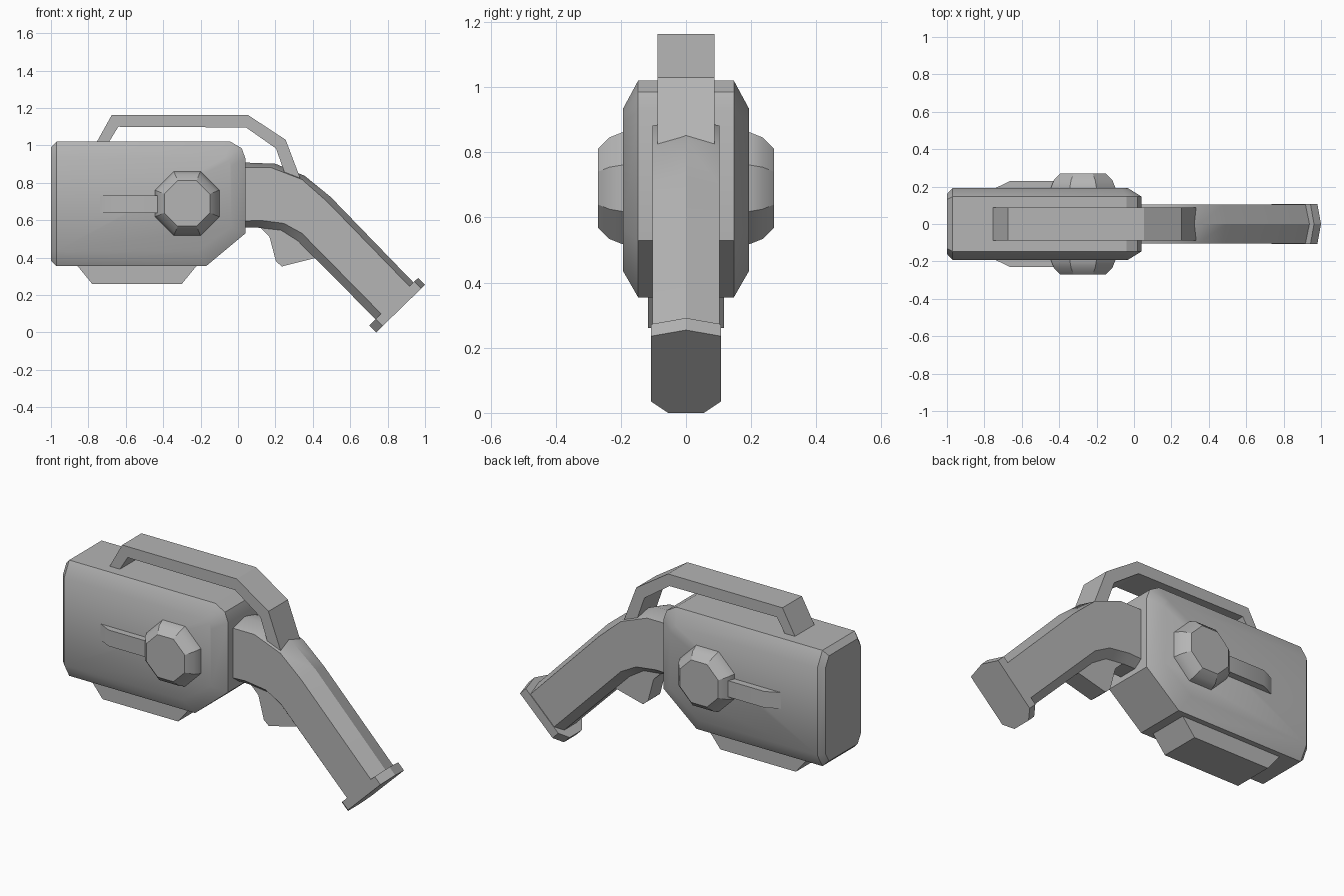
import bpy, bmesh, math

cube = bpy.data.objects.get("Cube")
if cube:
    bpy.data.objects.remove(cube, do_unlink=True)

GREY = (0.46, 0.46, 0.46, 1)
mat = bpy.data.materials.new("plain grey")
mat.use_nodes = True
mat.diffuse_color = GREY
mat.node_tree.nodes["Principled BSDF"].inputs["Base Color"].default_value = GREY


def finish(name, bm, angle=30):
    """Turn a bmesh into a shaded, coloured object."""
    bmesh.ops.recalc_face_normals(bm, faces=bm.faces)
    mesh = bpy.data.meshes.new(name)
    bm.to_mesh(mesh)
    bm.free()
    mesh.materials.append(mat)
    obj = bpy.data.objects.new(name, mesh)
    bpy.context.collection.objects.link(obj)
    bpy.ops.object.select_all(action="DESELECT")
    obj.select_set(True)
    bpy.context.view_layer.objects.active = obj
    bpy.ops.object.shade_smooth_by_angle(angle=math.radians(angle))
    return obj


def loft(name, rings, angle=30):
    """Skin matching closed rings and cap both ends."""
    bm = bmesh.new()
    loops = [[bm.verts.new(p) for p in ring] for ring in rings]
    n = len(loops[0])
    for a, b in zip(loops, loops[1:]):
        for i in range(n):
            j = (i + 1) % n
            bm.faces.new((a[i], a[j], b[j], b[i]))
    bm.faces.new(loops[0])
    bm.faces.new(loops[-1])
    return finish(name, bm, angle)


def side_prism(name, profile, half):
    """Extrude an x-z profile evenly across y."""
    return loft(name, [[(x, y, z) for x, z in profile] for y in (-half, half)])


# Body: chamfered block from mirrored outlines at several half widths
outlines = {
    0.193: [(-0.97, 0.435), (-0.97, 0.935), (-0.07, 0.935), (-0.045, 0.92),
            (-0.035, 0.89), (-0.035, 0.565), (-0.215, 0.435)],
    0.147: [(-0.97, 0.355), (-0.97, 1.02), (-0.04, 1.02), (0.02, 0.985),
            (0.04, 0.93), (0.04, 0.53), (-0.17, 0.355)],
    0.16: [(-1, 0.435), (-1, 0.935)],
    0.13: [(-1, 0.385), (-1, 0.99)],
}
bm = bmesh.new()
for half, points in outlines.items():
    for x, z in points:
        for y in (-half, half):
            bm.verts.new((x, y, z))
bmesh.ops.convex_hull(bm, input=bm.verts)
bmesh.ops.dissolve_limit(bm, angle_limit=math.radians(2), verts=bm.verts, edges=bm.edges)
finish("body", bm)

# Base plate under the body
side_prism("base_plate", [(-0.87, 0.37), (-0.78, 0.26), (-0.30, 0.26), (-0.21, 0.37)], 0.116)

# Carrying handle, ending inside the spout
side_prism("handle", [
    (-0.76, 1.01), (-0.675, 1.163), (0.053, 1.163), (0.255, 1.03), (0.342, 0.80),
    (0.268, 0.80), (0.203, 0.984), (0.043, 1.096), (-0.64, 1.1), (-0.695, 1.01)], 0.088)

# Trigger below the spout
side_prism("trigger", [(0.10, 0.58), (0.168, 0.513), (0.203, 0.38), (0.235, 0.353),
                       (0.42, 0.40), (0.42, 0.50), (0.25, 0.62)], 0.055)


# Spout and end flange share one section: ridged top, chamfered bottom
def section(top, shoulder, hip, bottom, half):
    spots = [(top, 0), (shoulder, half), (hip, half), (bottom, 0.055),
             (bottom, -0.055), (hip, -half), (shoulder, -half)]
    return [(p[0], y, p[1]) for p, y in spots]


stations = [
    ((0.0, 0.91), (0.0, 0.882), (0.0, 0.594), (0.0, 0.56)),
    ((0.2, 0.902), (0.176, 0.882), (0.117, 0.6), (0.11, 0.56)),
    ((0.356, 0.838), (0.342, 0.818), (0.246, 0.583), (0.23, 0.547)),
    ((0.495, 0.725), (0.476, 0.70), (0.342, 0.53), (0.32, 0.49)),
    ((0.95, 0.255), (0.927, 0.236), (0.778, 0.087), (0.746, 0.06)),
]
loft("spout", [section(*s, 0.103) for s in stations])

rings = []
for shift in (0, -0.037):
    points = [(0.738 + 0.717 * t + shift, 0.697 * t - shift) for t in (0.365, 0.338, 0.05, 0)]
    rings.append(section(*points, 0.107))
loft("spout_flange", rings, 10)

# Octagonal knob and tapered rib on each side
for side, sign in (("right", -1), ("left", 1)):
    rings = []
    for y, apothem in ((0.17, 0.172), (0.195, 0.172), (0.235, 0.156), (0.27, 0.122)):
        r = apothem / math.cos(math.pi / 8)
        rings.append([(-0.272 + r * math.cos((k + 0.5) * math.pi / 4), sign * y,
                       0.69 + r * math.sin((k + 0.5) * math.pi / 4)) for k in range(8)])
    loft(side + "_knob", rings)
    rib = [(-0.745, 0.19), (-0.66, 0.231), (-0.35, 0.231), (-0.35, 0.18), (-0.745, 0.18)]
    loft(side + "_rib", [[(x, sign * y, z) for x, y in rib] for z in (0.64, 0.733)])
